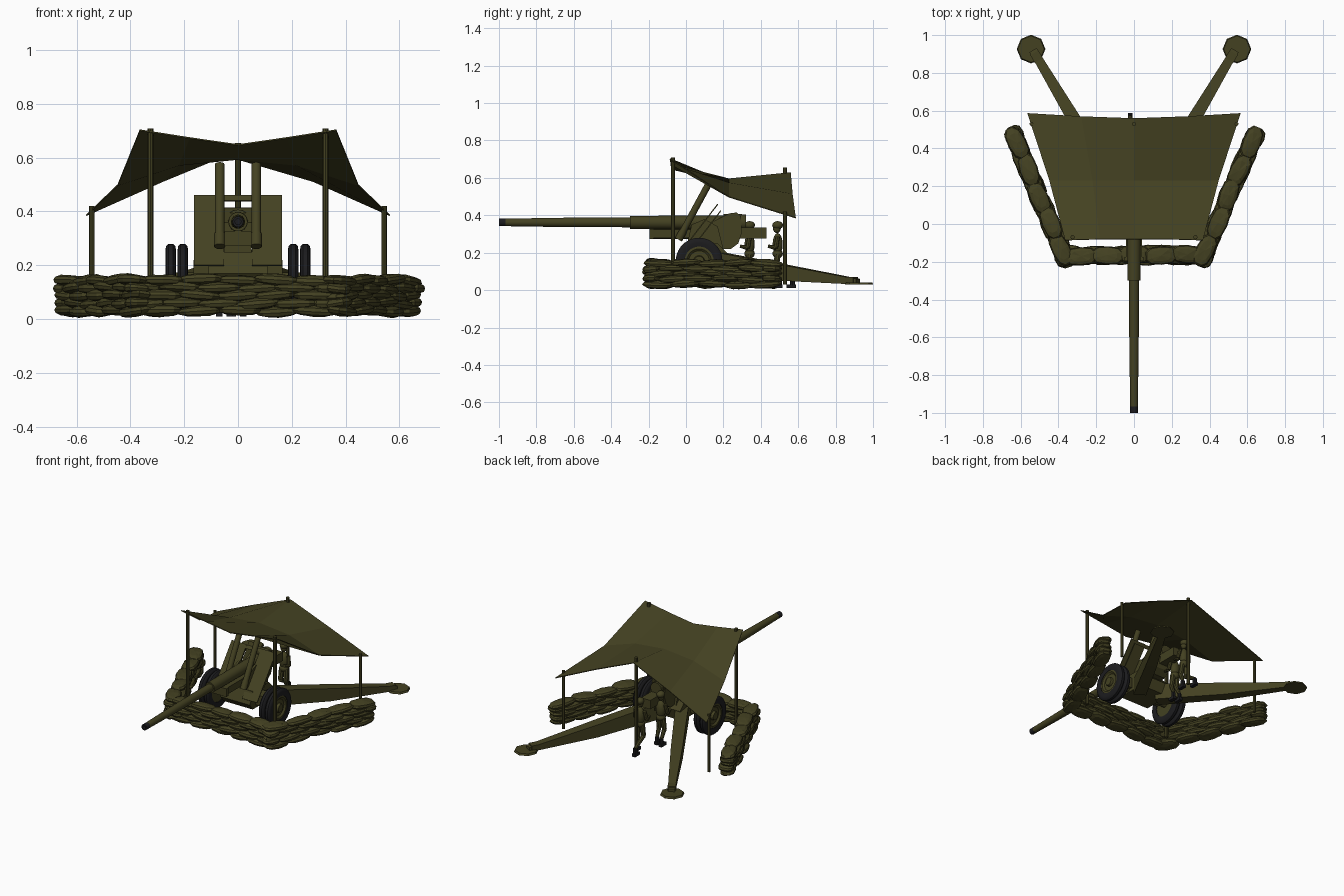
import bpy, bmesh, math, random
from mathutils import Vector, Matrix

if "Cube" in bpy.data.objects:
    bpy.data.objects.remove(bpy.data.objects["Cube"])
random.seed(4)

def mat(name, c):
    m = bpy.data.materials.new(name)
    m.diffuse_color = (*c, 1)
    m.use_nodes = True
    m.node_tree.nodes["Principled BSDF"].inputs["Base Color"].default_value = m.diffuse_color
    return m

OLIVE = mat("olive", (0.057, 0.053, 0.0155))
BLACK = mat("black", (0.0115, 0.0115, 0.013))

def finish(name, bm, m=OLIVE, smooth=False):
    bmesh.ops.recalc_face_normals(bm, faces=bm.faces)
    me = bpy.data.meshes.new(name)
    bm.to_mesh(me)
    bm.free()
    me.materials.append(m)
    o = bpy.data.objects.new(name, me)
    bpy.context.collection.objects.link(o)
    if smooth:
        bpy.ops.object.select_all(action='DESELECT')
        o.select_set(True)
        bpy.context.view_layer.objects.active = o
        bpy.ops.object.shade_smooth_by_angle(angle=math.radians(40))
    return o

def box(name, c, s, m=OLIVE, rot=None):
    bm = bmesh.new()
    mx = Matrix.Translation(c) @ (rot.to_4x4() if rot else Matrix()) @ Matrix.Diagonal((*s, 1))
    bmesh.ops.create_cube(bm, size=1, matrix=mx)
    return finish(name, bm, m)

def rod(name, a, b, r1, r2=None, m=OLIVE, seg=12):
    a, b = Vector(a), Vector(b)
    d = b - a
    bm = bmesh.new()
    mx = Matrix.Translation((a + b) / 2) @ d.to_track_quat('Z', 'Y').to_matrix().to_4x4()
    bmesh.ops.create_cone(bm, cap_ends=True, segments=seg, radius1=r1,
                          radius2=r1 if r2 is None else r2, depth=d.length, matrix=mx)
    return finish(name, bm, m, True)

def ball(name, c, s, m=OLIVE):
    bm = bmesh.new()
    bmesh.ops.create_uvsphere(bm, u_segments=12, v_segments=8, radius=1,
                              matrix=Matrix.Translation(c) @ Matrix.Diagonal((*s, 1)))
    return finish(name, bm, m, True)

def lathe(name, prof, c, axis, m=OLIVE, seg=24):
    """prof: (radius, distance along axis)"""
    bm = bmesh.new()
    vs = [bm.verts.new((r, 0, h)) for r, h in prof]
    es = [bm.edges.new(p) for p in zip(vs, vs[1:])]
    bmesh.ops.spin(bm, geom=vs + es, cent=(0, 0, 0), axis=(0, 0, 1), angle=2 * math.pi, steps=seg)
    bmesh.ops.remove_doubles(bm, verts=bm.verts, dist=1e-5)
    q = Vector(axis).to_track_quat('Z', 'Y').to_matrix().to_4x4()
    bm.transform(Matrix.Translation(c) @ q)
    return finish(name, bm, m, True)

def extrude_x(name, pts, x0, x1, m=OLIVE):
    """(y, z) outline extruded along x"""
    bm = bmesh.new()
    f = bm.faces.new([bm.verts.new((x0, y, z)) for y, z in pts])
    ext = bmesh.ops.extrude_face_region(bm, geom=[f])
    bmesh.ops.translate(bm, vec=(x1 - x0, 0, 0),
                        verts=[v for v in ext['geom'] if isinstance(v, bmesh.types.BMVert)])
    return finish(name, bm, m)

# Gun barrel along y, measured from the muzzle
lathe("barrel", [(0, .03), (.02, .03), (.025, .35), (.026, .7),
                 (.035, .7), (.037, 1.2), (.045, 1.2), (.045, 1.3), (0, 1.3)], (0, -1, .362), (0, 1, 0))
lathe("muzzle", [(0, .02), (.011, .02), (.011, 0), (.02, 0), (.0205, .035), (0, .035)],
      (0, -1, .362), (0, 1, 0), BLACK)
# Cradle, recoil gear and breech
box("cradle", (0, .02, .302), (.085, .42, .045))
rod("recoil_cylinder", (0, -.195, .30), (0, .2, .30), .028)
box("cradle_front_plate", (0, -.185, .30), (.1, .02, .055))
extrude_x("breech_housing", [(.13, .24), (.17, .22), (.24, .22), (.28, .25), (.30, .31), (.29, .40),
                             (.27, .415), (.23, .41), (.17, .38), (.13, .36)], -.05, .05)
box("breech_block", (0, .36, .305), (.07, .14, .06))
rod("breech_ring", (0, .25, .362), (0, .32, .362), .042)

# Carriage
extrude_x("carriage_body", [(-.03, .17), (.0, .25), (.17, .25), (.22, .2), (.2, .13), (.0, .13)], -.11, .11)
box("carriage_beam", (0, .07, .185), (.33, .08, .07))
rod("axle", (-.25, .07, .155), (.25, .07, .155), .018)
for s in (-1, 1):
    extrude_x("cradle_side", [(.0, .22), (.03, .35), (.1, .38), (.17, .34), (.2, .22)], s * .052, s * .066)
    # Sloping spring cylinders
    rod("balance_cylinder", (s * .068, -.035, .28), (s * .068, .125, .575), .018)
    rod("balance_cap", (s * .068, -.04, .27), (s * .068, -.015, .317), .021)
    # Shield halves
    lean = Matrix.Rotation(-math.atan2(.2, .26), 3, 'X')
    box("shield_half", (s * .108, .07, .33), (.112, .006, .328), rot=lean)
    box("shield_rear_half", (s * .11, .125, .345), (.08, .006, .2), rot=lean)
    # Twin tyres with dished hubs
    for x in (.205, .25):
        w = .02
        lathe("tyre", [(.078, -w * .8), (.1, -w), (.117, -w * .85), (.125, -w * .4), (.125, w * .4),
                       (.117, w * .85), (.1, w), (.078, w * .8), (.078, -w * .8)],
              (s * x, .07, .155), (s, 0, 0), BLACK, 28)
        lathe("wheel_hub", [(0, -.012), (.079, -.012), (.079, .013), (.066, .014), (.055, .004),
                            (.03, .004), (.026, .02), (0, .02)], (s * x, .07, .155), (s, 0, 0))
    # Trail leg: tapered box
    a, b = Vector((s * .07, .14, 0)), Vector((s * .535, .92, 0))
    n = Vector((b.y - a.y, a.x - b.x, 0)).normalized()
    bm = bmesh.new()
    rings = []
    for p, hw, z0, z1 in ((a, .04, .1, .21), (a.lerp(b, .5), .036, .05, .135), (b, .022, .03, .06)):
        rings.append([bm.verts.new(p + n * u * hw + Vector((0, 0, z)))
                      for u, z in ((-1, z0), (1, z0), (1, z1), (-1, z1))])
    for r, t in zip(rings, rings[1:]):
        for i in range(4):
            bm.faces.new((r[i], r[(i + 1) % 4], t[(i + 1) % 4], t[i]))
    bm.faces.new(rings[0])
    bm.faces.new(rings[-1])
    finish("trail_leg", bm)
    # Spade foot
    bm = bmesh.new()
    bmesh.ops.create_cone(bm, cap_ends=True, segments=8, radius1=.076, radius2=.07, depth=.012,
                          matrix=Matrix.Translation((s * .545, .926, .035)))
    finish("trail_spade", bm)
    box("spade_block", (s * .515, .885, .055), (.05, .05, .03),
        rot=Matrix.Rotation(-s * .53, 3, 'Z'))
    # Canopy poles
    rod("front_pole", (s * .325, -.07, .03), (s * .325, -.07, .708), .0115, seg=8)
    rod("rear_pole", (s * .543, .53, .03), (s * .543, .53, .42), .0105, seg=8)
box("shield_top", (0, .162, .449), (.11, .006, .024), rot=lean)
rod("rear_centre_pole", (0, .53, .03), (0, .53, .655), .011, seg=8)

# Canopy sheet: half rows from edge to middle, mirrored
half = [[(-.365, -.085, .705), (-.18, -.08, .676), (0, -.08, .65)],
        [(-.448, .23, .50), (-.22, .23, .575), (0, .23, .597)],
        [(-.565, .587, .388), (-.28, .57, .515), (0, .56, .63)]]
bm = bmesh.new()
grid = [[bm.verts.new(p) for p in r + [(-x, y, z) for x, y, z in r[-2::-1]]] for r in half]
for r, t in zip(grid, grid[1:]):
    for i in range(4):
        bm.faces.new((r[i], r[i + 1], t[i + 1], t[i]))
canopy = finish("canopy", bm)
canopy.modifiers.new("thickness", 'SOLIDIFY').thickness = .005

# Sandbag walls: staggered rows of pillow shapes
def sandbag(c, ang, hl):
    bm = bmesh.new()
    bmesh.ops.create_uvsphere(bm, u_segments=10, v_segments=6, radius=1)
    for v in bm.verts:
        v.co = Vector([math.copysign(abs(k) ** .72, k) for k in v.co])
        v.co.z *= 1 - .3 * v.co.x ** 2 + random.uniform(-.1, .1)
    rot = Matrix.Rotation(ang + random.uniform(-.1, .1), 4, 'Z') @ \
        Matrix.Rotation(random.uniform(-.09, .09), 4, 'Y') @ Matrix.Rotation(random.uniform(-.18, .18), 4, 'X')
    bm.transform(Matrix.Translation(c) @ rot @ Matrix.Diagonal((hl, .049, .022, 1)))
    finish("sandbag", bm)

walls = [((-.36, -.165), (.36, -.165)), ((-.352, -.21), (-.652, .50)), ((.352, -.21), (.652, .50))]
for a, b in walls:
    a, b = Vector(a), Vector(b)
    d = b - a
    n = 5
    for row in range(5):
        cuts = [i / n for i in range(n + 1)]
        if row % 2:
            cuts = [0] + [(i + .5) / n for i in range(n)] + [1]
        for t0, t1 in zip(cuts, cuts[1:]):
            p = a + d * (t0 + t1) / 2
            sandbag((p.x + random.uniform(-.008, .008), p.y + random.uniform(-.008, .008),
                     .032 + row * .028 + random.uniform(-.004, .004)),
                    math.atan2(d.y, d.x), d.length * (t1 - t0) / 2 + .014)

# Crew behind the breech
def crew(x, y, step):
    ball("crew_torso", (x, y, .245), (.032, .027, .06))
    ball("crew_belt", (x, y, .195), (.031, .028, .025))
    ball("crew_head", (x, y - .004, .33), (.019, .021, .025))
    ball("crew_helmet", (x, y, .347), (.026, .029, .022))
    for s in (-1, 1):
        foot = y + (step if s < 0 else .01)
        hip, knee, ankle = (x + s * .016, y, .19), (x + s * .02, y - .01, .115), (x + s * .02, foot, .06)
        rod("crew_thigh", hip, knee, .018, .015, seg=8)
        rod("crew_shin", knee, ankle, .015, .011, seg=8)
        rod("crew_boot_shaft", ankle, (x + s * .02, foot, .025), .013, m=BLACK, seg=8)
        box("crew_boot", (x + s * .02, foot - .008, .02), (.024, .05, .02), BLACK)
        elbow = (x + s * .045, y - .01, .225)
        rod("crew_upper_arm", (x + s * .034, y, .285), elbow, .012, seg=8)
        rod("crew_forearm", elbow, (x + s * .035, y - .05, .235), .011, .009, seg=8)

crew(-.05, .34, .02)
crew(.0, .49, .08)
